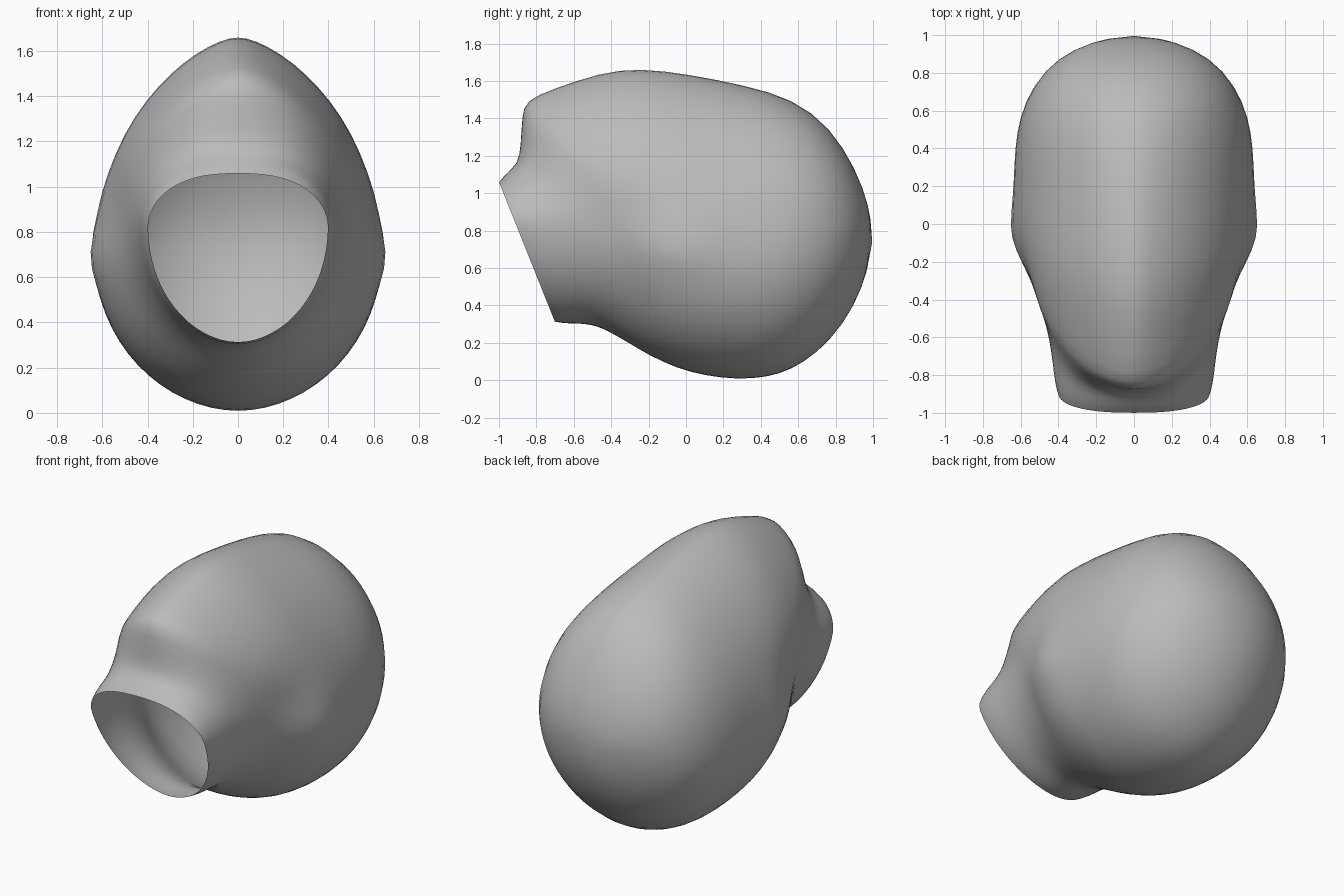
import bpy
import bmesh
from math import sin, cos, pi, exp

cube = bpy.data.objects.get("Cube")
if cube:
    bpy.data.objects.remove(cube, do_unlink=True)

SIDES = 32

# Rings from the neck opening to the back of the head:
# top y, top z, bottom y, bottom z, half width, widest z, sweep back, top sharpness
RINGS = [
    (-1.0, 1.06, -.7, .31, .4, .82, 0, .8),
    (-.96, 1.11, -.65, .3, .42, .82, 0, .85),
    (-.9, 1.16, -.56, .3, .435, .82, .05, .9),
    (-.885, 1.25, -.48, .29, .45, .82, .1, 1),
    (-.88, 1.42, -.4, .25, .49, .8, .18, 1.1),
    (-.86, 1.5, -.33, .21, .535, .77, .22, 1.2),
    (-.72, 1.56, -.2, .13, .6, .72, .2, 1.3),
    (-.46, 1.65, -.05, .06, .635, .7, .15, 1.3),
    (-.25, 1.675, .1, .02, .64, .7, .1, 1.3),
    (.02, 1.64, .27, 0, .64, .7, .06, 1.3),
    (.32, 1.58, .43, .01, .635, .7, .02, 1.2),
    (.57, 1.51, .56, .05, .61, .71, 0, 1.1),
    (.77, 1.36, .7, .14, .54, .72, 0, 1),
    (.91, 1.13, .84, .29, .41, .74, 0, 1),
    (.98, .93, .95, .5, .22, .75, 0, 1),
]


def bell(y, z, cy, cz, radius):
    return exp(-((y - cy) ** 2 + (z - cz) ** 2) / radius ** 2)


def ring_point(ring, angle):
    """Point on an egg-shaped, tilted ring; angle 0 is the left side."""
    ty, tz, by, bz, width, mid, sweep, sharp = ring
    s, c = sin(angle), cos(angle)
    side = abs(c) ** (sharp if s > 0 else 1.04)
    z = mid + s * (tz - mid if s > 0 else mid - bz)
    y = by + (ty - by) * (z - bz) / (tz - bz) + sweep * side * side
    x = width * side
    # ear ledge and the hollow in front of it
    x += side * (.05 * bell(y, z, -.05, .74, .12) - .05 * bell(y, z, -.24, .9, .15))
    return (x if c >= 0 else -x, y, z)


# Head shell, open at the neck
bm = bmesh.new()
loops = [[bm.verts.new(ring_point(r, 2 * pi * i / SIDES)) for i in range(SIDES)]
         for r in RINGS]
for a, b in zip(loops, loops[1:]):
    for i in range(SIDES):
        j = (i + 1) % SIDES
        bm.faces.new((a[i], a[j], b[j], b[i]))
pole = bm.verts.new((0, 1.0, .74))
last = loops[-1]
for i in range(SIDES):
    bm.faces.new((last[i], last[(i + 1) % SIDES], pole))
bmesh.ops.recalc_face_normals(bm, faces=bm.faces)
if sum(f.normal.y for f in bm.faces if pole in f.verts) < 0:
    bmesh.ops.reverse_faces(bm, faces=bm.faces)

mesh = bpy.data.meshes.new("head_shell")
bm.to_mesh(mesh)
bm.free()
head = bpy.data.objects.new("head_shell", mesh)
bpy.context.collection.objects.link(head)

grey = bpy.data.materials.new("plain grey")
grey.use_nodes = True
grey.diffuse_color = (.5, .5, .5, 1)
grey.node_tree.nodes["Principled BSDF"].inputs["Base Color"].default_value = (.5, .5, .5, 1)
mesh.materials.append(grey)

smooth = head.modifiers.new("smooth", 'SUBSURF')
smooth.levels = smooth.render_levels = 1
for polygon in mesh.polygons:
    polygon.use_smooth = True
